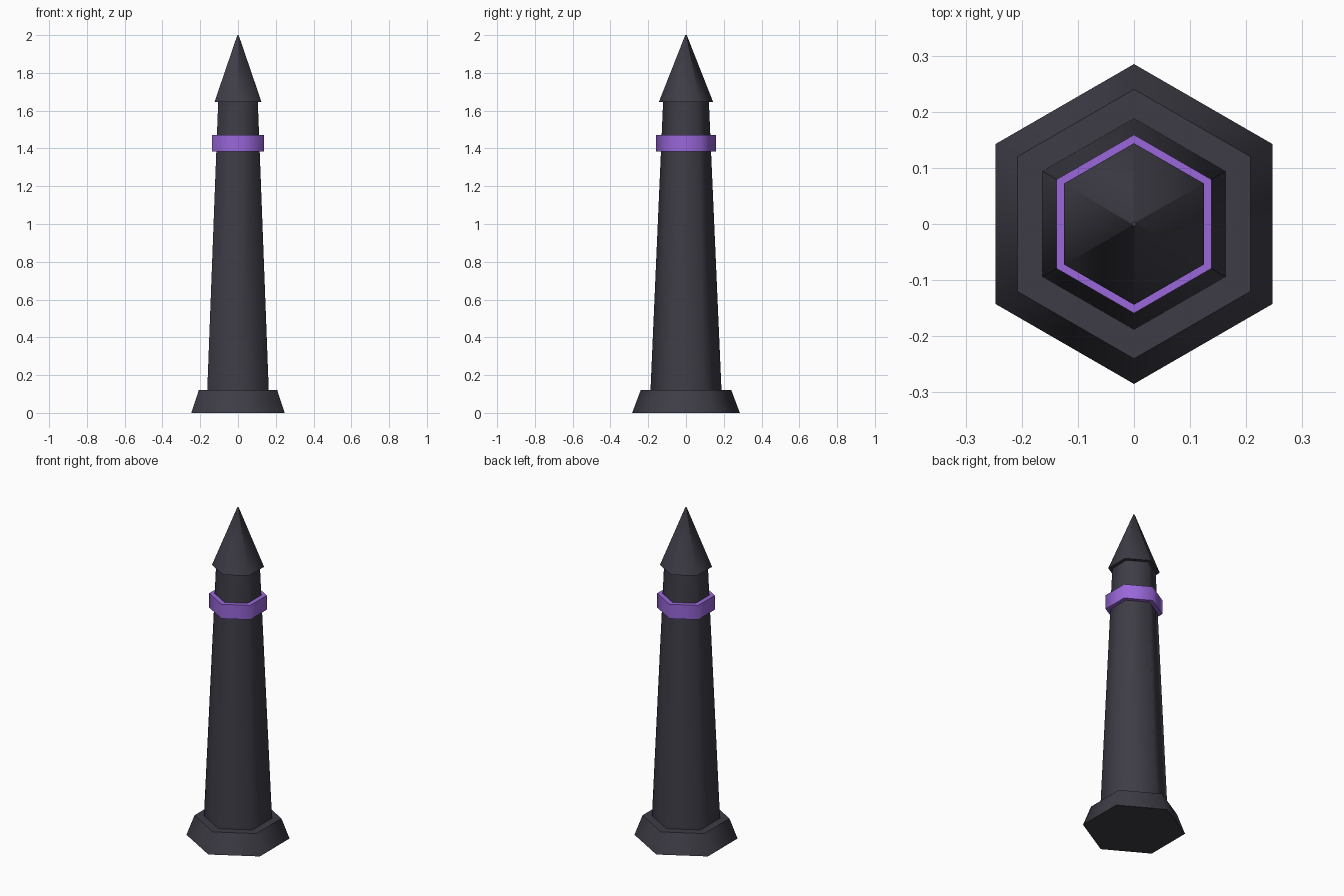
import bpy, bmesh, math

if "Cube" in bpy.data.objects:
    bpy.data.objects.remove(bpy.data.objects["Cube"])


def material(name, rgb):
    m = bpy.data.materials.new(name)
    m.diffuse_color = (*rgb, 1.0)
    m.use_nodes = True
    m.node_tree.nodes["Principled BSDF"].inputs["Base Color"].default_value = m.diffuse_color
    return m


stone = material("dark_stone", (0.048, 0.046, 0.062))
purple = material("purple_band", (0.32, 0.135, 0.70))


def hex_frustum(name, r_bottom, r_top, z0, z1, mat):
    """Six-sided tapered block with corners pointing to front and back."""
    bm = bmesh.new()
    rings = []
    for r, z in ((r_bottom, z0), (r_top, z1)):
        rings.append([bm.verts.new((r * math.cos(math.radians(90 + 60 * i)),
                                    r * math.sin(math.radians(90 + 60 * i)), z))
                      for i in range(6)])
    low, high = rings
    for i in range(6):
        j = (i + 1) % 6
        bm.faces.new((low[i], low[j], high[j], high[i]))
    bm.faces.new(low[::-1])
    bm.faces.new(high)
    mesh = bpy.data.meshes.new(name)
    bm.to_mesh(mesh)
    bm.free()
    mesh.materials.append(mat)
    obj = bpy.data.objects.new(name, mesh)
    bpy.context.collection.objects.link(obj)
    # soft shading around the sides, sharp rims
    bpy.ops.object.select_all(action='DESELECT')
    obj.select_set(True)
    bpy.context.view_layer.objects.active = obj
    bpy.ops.object.shade_smooth_by_angle(angle=math.radians(65))
    return obj


# Flared foot, tapered shaft, coloured collar and pointed cap
hex_frustum("base", 0.285, 0.24, 0.0, 0.12, stone)
hex_frustum("shaft", 0.188, 0.121, 0.12, 1.65, stone)
hex_frustum("band", 0.159, 0.159, 1.385, 1.472, purple)
hex_frustum("spire", 0.144, 0.004, 1.645, 2.0, stone)
